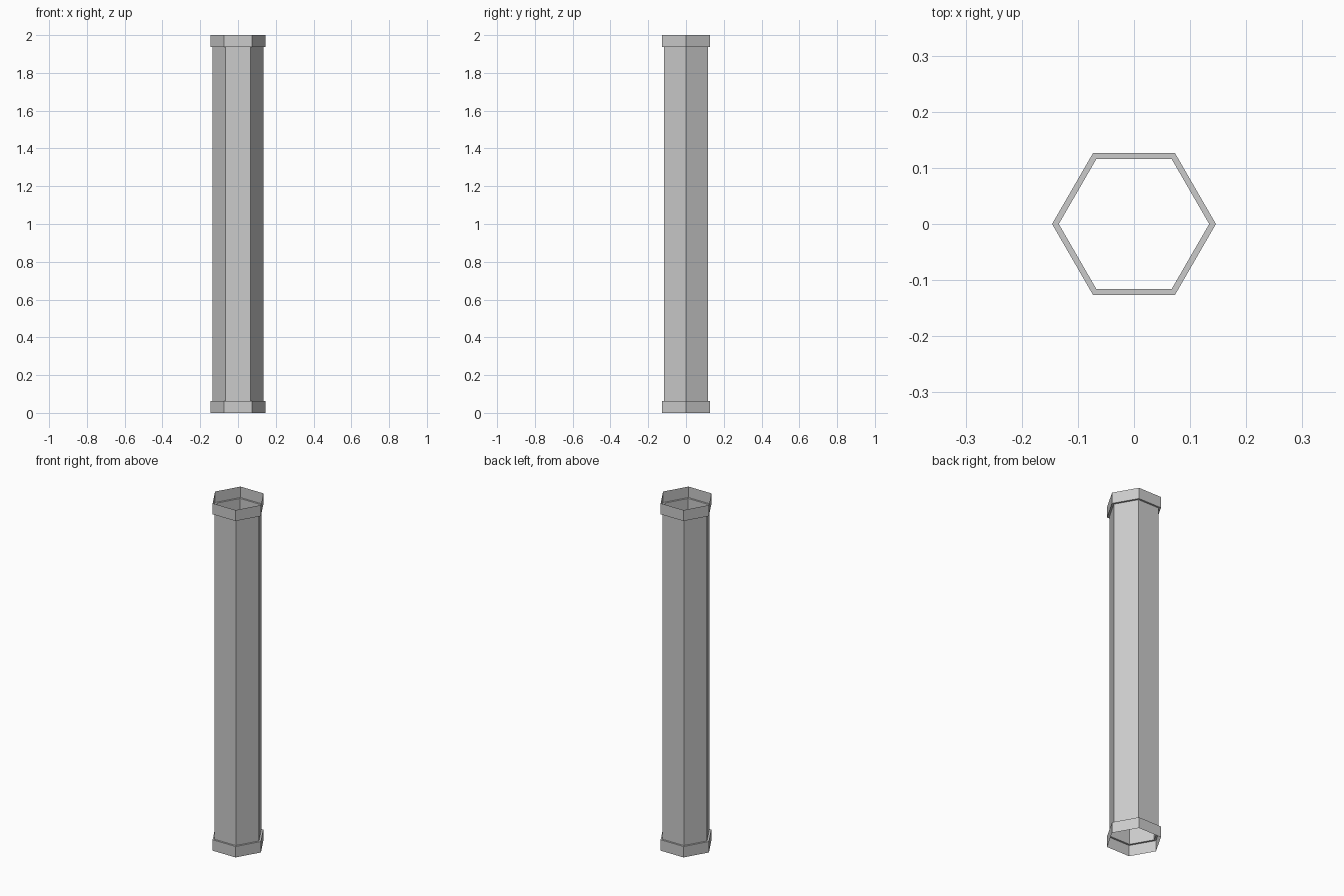
import bpy, bmesh, math

if "Cube" in bpy.data.objects:
    bpy.data.objects.remove(bpy.data.objects["Cube"])

SIDES = 6
R_COLLAR, R_TUBE = 0.146, 0.134
COLLAR, HEIGHT = 0.063, 2.0


def hex_ring(bm, radius, z):
    return [bm.verts.new((radius * math.cos(math.tau * i / SIDES),
                          radius * math.sin(math.tau * i / SIDES), z))
            for i in range(SIDES)]


# Open hexagonal pipe: end collar, flat step, shaft, flat step, end collar
profile = [(R_COLLAR, 0), (R_COLLAR, COLLAR), (R_TUBE, COLLAR),
           (R_TUBE, HEIGHT - COLLAR), (R_COLLAR, HEIGHT - COLLAR),
           (R_COLLAR, HEIGHT)]

bm = bmesh.new()
rings = [hex_ring(bm, r, z) for r, z in profile]
for low, high in zip(rings, rings[1:]):
    for i in range(SIDES):
        j = (i + 1) % SIDES
        bm.faces.new((low[i], low[j], high[j], high[i]))

mesh = bpy.data.meshes.new("hex_pipe")
bm.to_mesh(mesh)
bm.free()
bpy.context.collection.objects.link(bpy.data.objects.new("hex_pipe", mesh))
